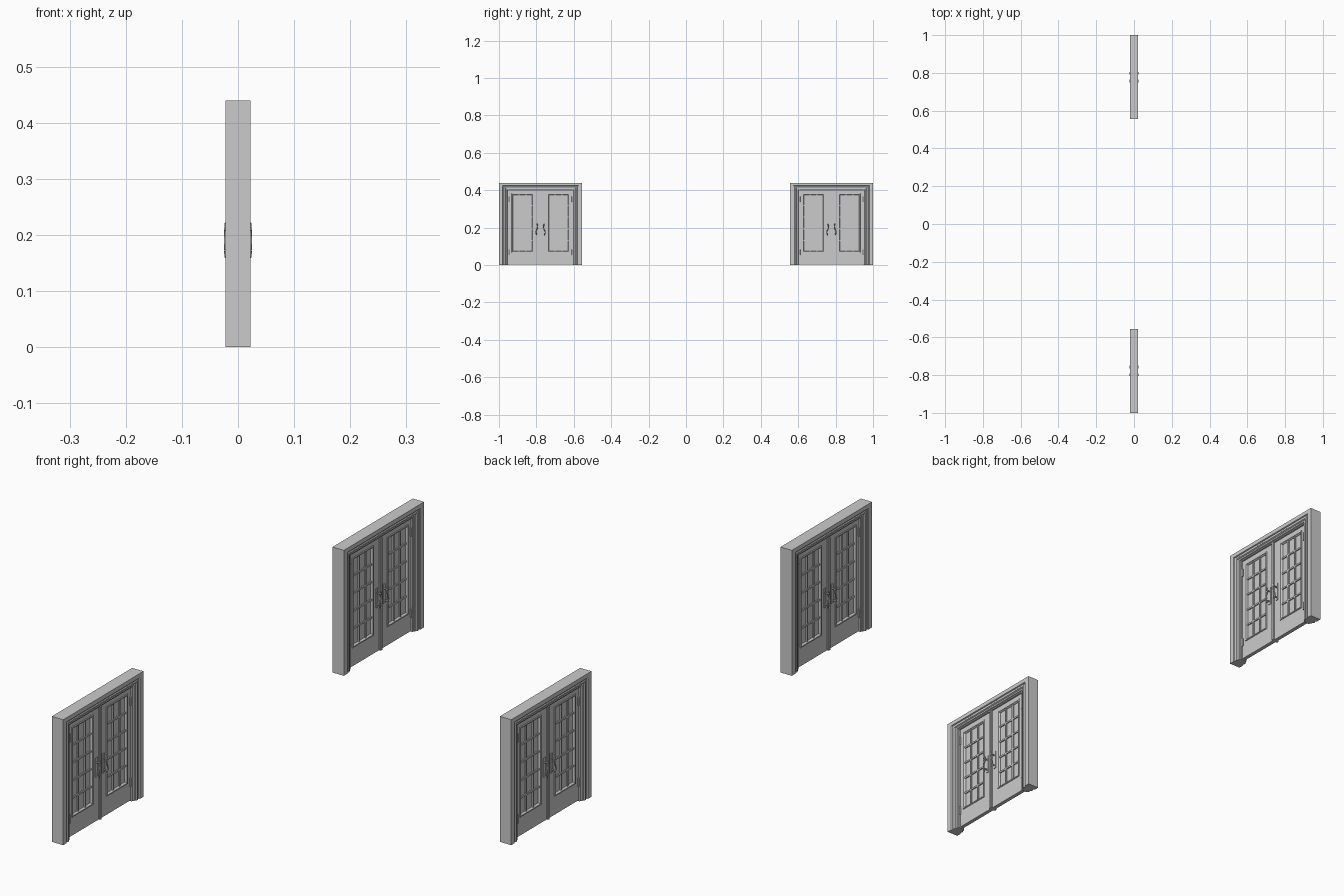
import bpy, bmesh, math
from mathutils import Vector

if "Cube" in bpy.data.objects:
    bpy.data.objects.remove(bpy.data.objects["Cube"])

HALF_W, H = 0.2225, 0.44        # outer frame half width and height
OPEN_W, OPEN_H = 0.172, 0.40    # opening half width and height
LEAF_X = 0.007                  # half thickness of a leaf
GLASS_Y, GLASS_Z = (0.040, 0.152), (0.07, 0.38)
COLS, ROWS = 3, 5


def finish(bm, name):
    bmesh.ops.recalc_face_normals(bm, faces=bm.faces)
    me = bpy.data.meshes.new(name)
    bm.to_mesh(me)
    bm.free()
    ob = bpy.data.objects.new(name, me)
    bpy.context.collection.objects.link(ob)
    return ob


def add_box(bm, x, y, z):
    r = bmesh.ops.create_cube(bm, size=1)
    for v in r["verts"]:
        v.co = Vector([(a + b) / 2 + c * (b - a) for (a, b), c in zip((x, y, z), v.co)])


def add_cyl(bm, loc, radius, depth, axis="Z", segments=12):
    r = bmesh.ops.create_cone(bm, cap_ends=True, segments=segments,
                              radius1=radius, radius2=radius, depth=depth)
    for v in r["verts"]:
        c = v.co.copy()
        v.co = Vector(loc) + (Vector((c.z, c.x, c.y)) if axis == "X" else c)


def add_sweep(bm, y, z, profile, closed, z_scale=1.0):
    """Mitred frame: profile points are (inset, x); open frames stand on z[0]."""
    rings = []
    for sy, sz in ((0, 0), (0, 1), (1, 1), (1, 0)):
        ring = []
        for t, x in profile:
            py = y[1] - t if sy else y[0] + t
            pz = z[1] - t * z_scale if sz else z[0] + (t if closed else 0)
            ring.append(bm.verts.new((x, py, pz)))
        rings.append(ring)
    n = len(profile)
    for i in range(4 if closed else 3):
        a, b = rings[i], rings[(i + 1) % 4]
        for j in range(n):
            k = (j + 1) % n
            bm.faces.new((a[j], a[k], b[k], b[j]))
    if not closed:
        bm.faces.new(rings[0])
        bm.faces.new(rings[-1])


def both_faces(half):
    """Mirror a half profile to the other side of the door."""
    return half + [(t, -x) for t, x in reversed(half)]


def build_leaf(side, cy, tag):
    def span(a, b):
        lo, hi = sorted((side * a, side * b))
        return cy + lo, cy + hi

    gy, gz = span(*GLASS_Y), GLASS_Z
    outer = span(0.001, OPEN_W - 0.001)

    # stiles and rails
    bm = bmesh.new()
    x = (-LEAF_X, LEAF_X)
    z = (0.003, OPEN_H - 0.001)
    add_box(bm, x, (outer[0], gy[0]), z)
    add_box(bm, x, (gy[1], outer[1]), z)
    add_box(bm, x, gy, (z[0], gz[0]))
    add_box(bm, x, gy, (gz[1], z[1]))
    finish(bm, "leaf_frame_" + tag)

    # moulding round the glass
    bm = bmesh.new()
    add_sweep(bm, gy, gz, both_faces([(-0.003, 0.0075), (-0.002, 0.0095),
                                      (0.002, 0.0095), (0.005, 0.004)]), True)
    finish(bm, "glass_moulding_" + tag)

    # glass
    bm = bmesh.new()
    add_box(bm, (-0.002, 0.002), gy, gz)
    finish(bm, "glass_" + tag)

    # glazing bars
    bm = bmesh.new()
    for i in range(1, COLS):
        c = gy[0] + (gy[1] - gy[0]) * i / COLS
        add_box(bm, (-0.0065, 0.0065), (c - 0.003, c + 0.003), gz)
    for i in range(1, ROWS):
        c = gz[0] + (gz[1] - gz[0]) * i / ROWS
        add_box(bm, (-0.006, 0.006), gy, (c - 0.003, c + 0.003))
    finish(bm, "glazing_bars_" + tag)

    # hinges
    bm = bmesh.new()
    for hz in (0.068, 0.352):
        for f in (-1, 1):
            add_cyl(bm, (f * 0.009, cy + side * (OPEN_W - 0.003), hz), 0.003, 0.03)
    finish(bm, "hinges_" + tag)

    # handle plates with bowed pulls on both faces
    hy = cy + side * 0.020
    bm = bmesh.new()
    for f in (-1, 1):
        xs = sorted((f * 0.006, f * 0.0095))
        add_box(bm, xs, (hy - 0.005, hy + 0.005), (0.158, 0.226))
        for hz in (0.169, 0.210):
            add_cyl(bm, (f * 0.016, hy, hz), 0.0025, 0.018, "X")
    finish(bm, "handle_plates_" + tag)

    cu = bpy.data.curves.new("handle_pulls_" + tag, "CURVE")
    cu.dimensions = "3D"
    cu.bevel_depth = 0.0024
    cu.bevel_resolution = 2
    cu.use_fill_caps = True
    for f in (-1, 1):
        sp = cu.splines.new("POLY")
        sp.points.add(10)
        for i, p in enumerate(sp.points):
            u = i / 10
            p.co = (f * (0.0215 + 0.001 * math.sin(math.pi * u)),
                    hy + side * 0.005 * math.sin(2 * math.pi * u),
                    0.160 + 0.061 * u, 1)
    ob = bpy.data.objects.new(cu.name, cu)
    bpy.context.collection.objects.link(ob)


def build_doorway(cy, tag):
    # stepped casing standing on the ground
    bm = bmesh.new()
    half = [(0, 0.022), (0.019, 0.022), (0.021, 0.018), (0.025, 0.018),
            (0.028, 0.0205), (0.034, 0.0205), (0.037, 0.016), (0.044, 0.016),
            (0.046, 0.012), (0.0505, 0.012)]
    add_sweep(bm, (cy - HALF_W, cy + HALF_W), (0, H), both_faces(half), False,
              (H - OPEN_H) / (HALF_W - OPEN_W))
    finish(bm, "door_casing_" + tag)

    # cover strip where the leaves meet
    bm = bmesh.new()
    add_box(bm, (-0.011, 0.011), (cy - 0.006, cy + 0.006), (0.003, OPEN_H - 0.001))
    add_box(bm, (-0.0135, 0.0135), (cy - 0.003, cy + 0.003), (0.003, OPEN_H - 0.001))
    finish(bm, "meeting_strip_" + tag)

    for side, word in ((-1, "left"), (1, "right")):
        build_leaf(side, cy, tag + "_" + word)


for s, tag in ((-1, "near"), (1, "far")):
    build_doorway(s * (1 - HALF_W), tag)

# smooth only the round metalwork
bpy.ops.object.select_all(action="DESELECT")
for ob in bpy.data.objects:
    if ob.type == "MESH" and ob.name.startswith(("hinges", "handle")):
        ob.select_set(True)
        bpy.context.view_layer.objects.active = ob
bpy.ops.object.shade_smooth_by_angle(angle=math.radians(40))
